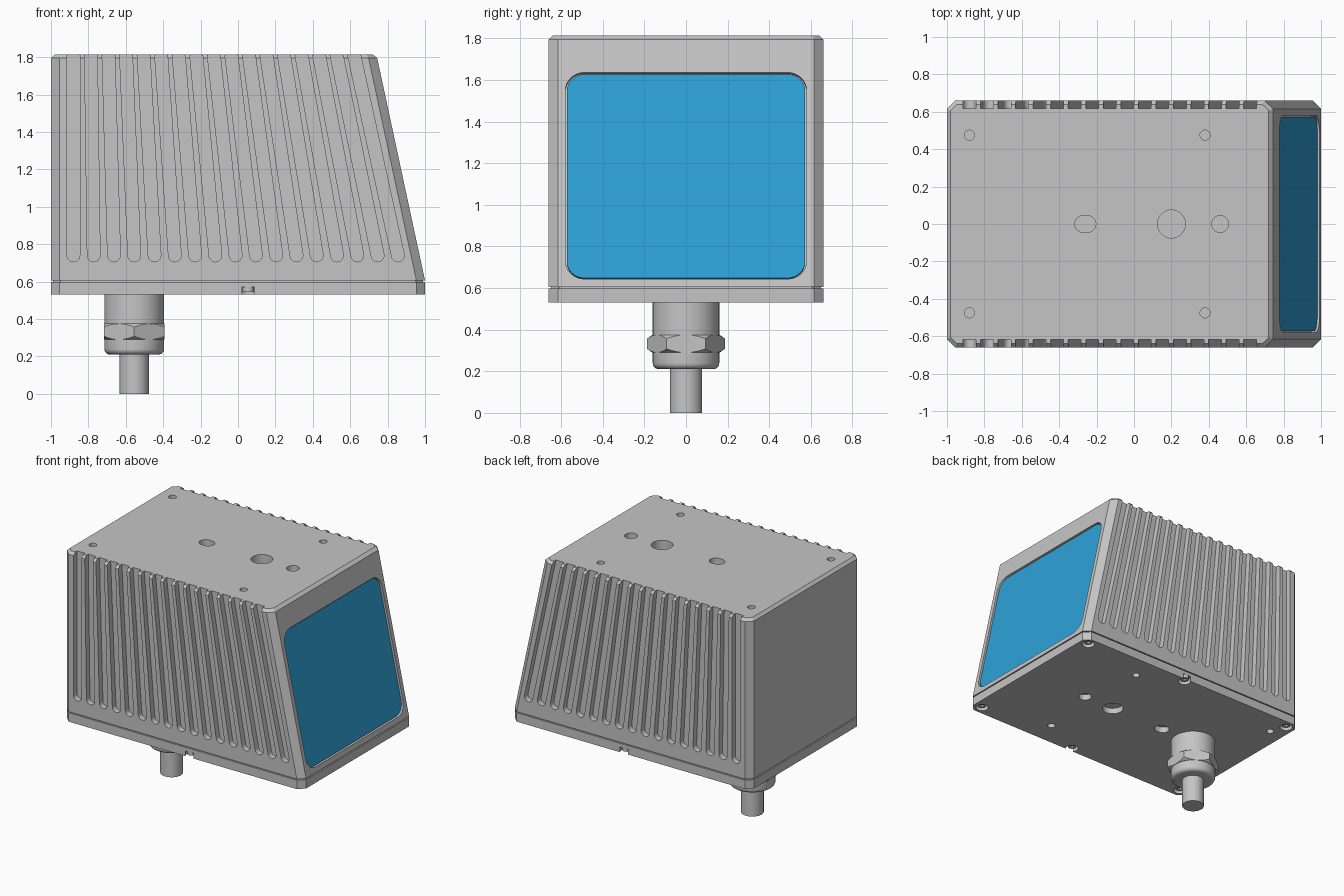
import bpy, bmesh, math
from mathutils import Vector, Matrix

cube = bpy.data.objects.get("Cube")
if cube:
    bpy.data.objects.remove(cube, do_unlink=True)


def material(name, color):
    m = bpy.data.materials.new(name)
    m.use_nodes = True
    m.diffuse_color = (*color, 1)
    m.node_tree.nodes["Principled BSDF"].inputs["Base Color"].default_value = (*color, 1)
    return m


GREY = material("satin grey", (0.56, 0.56, 0.56))
BLUE = material("window blue", (0.027, 0.36, 0.68))

X, Y, Z = Vector((1, 0, 0)), Vector((0, 1, 0)), Vector((0, 0, 1))
BASE, SEAM, TOP = 0.53, 0.605, 1.815
HALF_Y, TOP_X = 0.66, 0.74
GLAND_X = -0.555


def frame(origin, right, up):
    out = right.cross(up)
    return Matrix.Translation(origin) @ Matrix((right, up, out)).transposed().to_4x4()


def rounded_rect(w, h, r, steps=8):
    pts = []
    for k, (sx, sy) in enumerate(((1, 1), (-1, 1), (-1, -1), (1, -1))):
        for i in range(steps + 1):
            a = math.pi / 2 * (k + i / steps)
            p = Vector((sx * (w / 2 - r) + r * math.cos(a), sy * (h / 2 - r) + r * math.sin(a)))
            if not pts or min((p - q).length for q in pts) > 1e-5:
                pts.append(p)
    return pts


def circle(r):
    return rounded_rect(2 * r, 2 * r, r)


def prism(bm, pts, low, high, matrix=Matrix()):
    """Closed prism on a flat profile, from low to high along the frame's normal."""
    a, b = ([bm.verts.new(matrix @ Vector((p[0], p[1], d))) for p in pts] for d in (low, high))
    n = len(pts)
    faces = [bm.faces.new(a[::-1]), bm.faces.new(b)]
    faces += [bm.faces.new((a[i], a[(i + 1) % n], b[(i + 1) % n], b[i])) for i in range(n)]
    bmesh.ops.recalc_face_normals(bm, faces=faces)


def make(name, bm, mat):
    mesh = bpy.data.meshes.new(name)
    bm.to_mesh(mesh)
    bm.free()
    mesh.materials.append(mat)
    ob = bpy.data.objects.new(name, mesh)
    bpy.context.collection.objects.link(ob)
    return ob


def activate(ob):
    bpy.ops.object.select_all(action="DESELECT")
    ob.select_set(True)
    bpy.context.view_layer.objects.active = ob


def boolean(ob, cutter_bm, operation="DIFFERENCE"):
    cutter = make("cutter", cutter_bm, GREY)
    cutter.hide_render = True
    mod = ob.modifiers.new("cut", "BOOLEAN")
    mod.object, mod.operation, mod.solver = cutter, operation, "EXACT"
    activate(ob)
    bpy.ops.object.modifier_apply(modifier=mod.name)
    bpy.data.objects.remove(cutter, do_unlink=True)


def lathe(name, profile, mat=GREY):
    bm = bmesh.new()
    vs = [bm.verts.new((GLAND_X + r, 0, z)) for r, z in profile]
    es = [bm.edges.new(pair) for pair in zip(vs, vs[1:])]
    bmesh.ops.spin(bm, geom=vs + es, cent=(GLAND_X, 0, 0), axis=Z, angle=math.tau, steps=40)
    bmesh.ops.remove_doubles(bm, verts=bm.verts, dist=1e-5)
    bmesh.ops.recalc_face_normals(bm, faces=bm.faces)
    return make(name, bm, mat)


def bevel(bm, test, width):
    edges = [e for e in bm.edges if test(*(v.co for v in e.verts))]
    bmesh.ops.bevel(bm, geom=edges, offset=width, segments=1, affect="EDGES")


def upright(a, b):
    return abs(a.z - b.z) > 0.03 and abs(a.y - b.y) < 0.001


def add_mounting_holes(bm, z, depth):
    for x in (-0.88, 0.38):
        for y in (-0.475, 0.475):
            prism(bm, circle(0.027), -depth, depth, frame(Vector((x, y, z)), X, Y))
    for x, shape in ((-0.26, rounded_rect(0.112, 0.09, 0.045)),
                     (0.2, circle(0.075)), (0.46, circle(0.045))):
        prism(bm, shape, -depth, depth, frame(Vector((x, 0, z)), X, Y))


# Housing with a sloping face and chamfered edges
bm = bmesh.new()
side = [(-1, SEAM), (1, SEAM), (TOP_X, TOP), (-1, TOP)]
prism(bm, side, -HALF_Y, HALF_Y, frame(Vector(), X, Z))
bevel(bm, upright, 0.045)
bevel(bm, lambda a, b: min(a.z, b.z) > TOP - 0.001, 0.02)
housing = make("housing", bm, GREY)

# Fanned cooling grooves, window recess and mounting holes
cut = bmesh.new()
COUNT, WIDTH = 17, 0.068
for i in range(COUNT):
    t = i / (COUNT - 1)
    foot = Vector((-0.88 + 1.735 * t, 0, 0.74))
    run = Vector((-0.88 + 1.5 * t, 0, TOP)) - foot
    d = run.normalized()
    length = run.length + 0.1 + WIDTH / 2
    middle = foot + d * (length / 2 - WIDTH / 2)
    shape = rounded_rect(WIDTH, length, WIDTH / 2)
    for s in (-1, 1):
        m = frame(middle + Y * s * 0.667, Y.cross(d), d)
        prism(cut, shape, -0.05, 0.05, m)
slope = Vector((TOP_X - 1, 0, TOP - SEAM))
window_frame = frame(X + Z * SEAM + slope * ((1.14 - SEAM) / slope.z), Y, slope.normalized())
prism(cut, rounded_rect(1.16, 1.015, 0.09), -0.03, 0.05, window_frame)
add_mounting_holes(cut, TOP, 0.08)
boolean(housing, cut)

# Window pane
bm = bmesh.new()
prism(bm, rounded_rect(1.146, 1.001, 0.083), -0.03, -0.01, window_frame)
make("window", bm, BLUE)

# Seam gasket and base plate
bm = bmesh.new()
prism(bm, rounded_rect(1.976, 2 * HALF_Y - 0.024, 0.04, 1), SEAM - 0.012, SEAM)
make("seam_gasket", bm, GREY)
bm = bmesh.new()
prism(bm, rounded_rect(2, 2 * HALF_Y, 0.045, 1), BASE, SEAM - 0.008)
base_plate = make("base_plate", bm, GREY)

# Counterbored screws under the base
cut, screws = bmesh.new(), bmesh.new()
add_mounting_holes(cut, BASE, 0.045)
spots = [(x, y * s) for s in (-1, 1) for x, y in ((-0.93, 0.595), (0.055, 0.63), (0.93, 0.595))]
for x, y in spots:
    m = frame(Vector((x, y, BASE)), X, Y)
    prism(cut, circle(0.045), -0.04, 0.04, m)
    prism(screws, circle(0.03), 0.015, 0.045, m)
boolean(base_plate, cut)
screw_heads = make("screw_heads", screws, GREY)
sockets = bmesh.new()
for x, y in spots:
    hexagon = [(0.016 * math.cos(k * math.pi / 3), 0.016 * math.sin(k * math.pi / 3)) for k in range(6)]
    prism(sockets, hexagon, 0, 0.03, frame(Vector((x, y, BASE)), X, Y))
boolean(screw_heads, sockets)

# Cable gland: collar, chamfered nut, rounded cap and cable
lathe("gland_collar", [(0, BASE + 0.01), (0.16, BASE + 0.01), (0.16, 0.36), (0, 0.36)])
cap = [(0.13 + 0.03 * math.sin(a), 0.24 - 0.03 * math.cos(a))
       for a in (math.pi / 2 * k / 6 for k in range(7))]
lathe("gland_cap", [(0, 0.21)] + cap + [(0.16, 0.31), (0, 0.31)])
nut = lathe("gland_nut", [(0, 0.29), (0.162, 0.29), (0.19, 0.31), (0.19, 0.355), (0.162, 0.375), (0, 0.375)])
bm = bmesh.new()
hexagon = [(0.187 * math.sin(k * math.pi / 3), 0.187 * math.cos(k * math.pi / 3)) for k in range(6)]
prism(bm, hexagon, 0.25, 0.42, frame(X * GLAND_X, X, Y))
boolean(nut, bm, "INTERSECT")
lathe("cable", [(0, 0), (0.078, 0), (0.078, 0.23), (0, 0.23)])

# Smooth the round parts, keep edges crisp
for ob in bpy.context.collection.objects:
    if ob.type == "MESH":
        activate(ob)
        bpy.ops.object.shade_smooth_by_angle(angle=math.radians(25))
